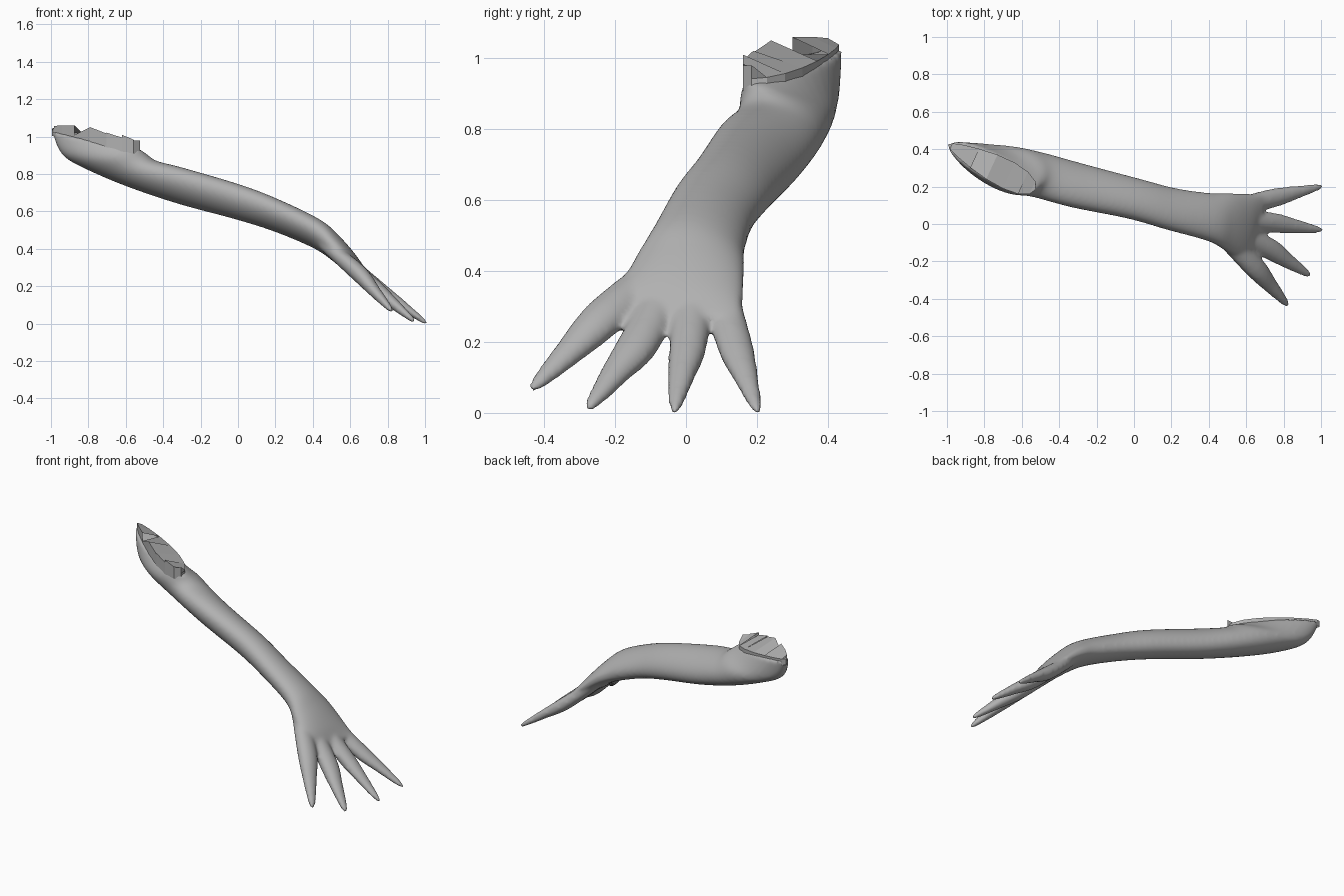
import bpy, bmesh, math
from mathutils import Vector as V

if "Cube" in bpy.data.objects:
    bpy.data.objects.remove(bpy.data.objects["Cube"])


def ring_points(c, a, b, n, skew=0.0):
    """Ellipse around c with half axes a and b; skew widens the +a end."""
    c, a, b = V(c), V(a), V(b)
    pts = []
    for i in range(n):
        t = 2 * math.pi * i / n
        pts.append(c + a * math.cos(t) + b * math.sin(t) * (1 + skew * math.cos(t)))
    return pts


def spline(rows, steps):
    """Catmull-Rom through rows of numbers."""
    out = []
    for i in range(len(rows) - 1):
        p = [rows[max(0, min(len(rows) - 1, i + k))] for k in (-1, 0, 1, 2)]
        for s in range(steps):
            t = s / steps
            out.append([0.5 * (2 * q1 + (q2 - q0) * t + (2 * q0 - 5 * q1 + 4 * q2 - q3) * t * t
                               + (3 * q1 - q0 - 3 * q2 + q3) * t ** 3)
                        for q0, q1, q2, q3 in zip(*p)])
    return out + [list(rows[-1])]


def loft(bm, rings):
    loops = [[bm.verts.new(p) for p in r] for r in rings]
    n = len(loops[0])
    for r, s in zip(loops, loops[1:]):
        for i in range(n):
            bm.faces.new((r[i], r[(i + 1) % n], s[(i + 1) % n], s[i]))
    bm.faces.new(loops[0][::-1])
    bm.faces.new(loops[-1])


grey = bpy.data.materials.new("grey")
grey.diffuse_color = (.44, .44, .44, 1)
grey.use_nodes = True
grey.node_tree.nodes["Principled BSDF"].inputs["Base Color"].default_value = grey.diffuse_color


def make_object(name, bm):
    bmesh.ops.recalc_face_normals(bm, faces=bm.faces)
    me = bpy.data.meshes.new(name)
    bm.to_mesh(me)
    bm.free()
    me.materials.append(grey)
    ob = bpy.data.objects.new(name, me)
    bpy.context.collection.objects.link(ob)
    return ob


# Limb and palm: centre, half axis in the bend plane, half axis sideways
RIM = ((-.76, .305, .98), (.235, -.12, -.05), (.03, .065, 0))
sections = [
    (-.76, .305, .98, .235, -.12, -.05, .03, .065, 0),
    (-.72, .297, .91, .215, -.095, .01, .04, .097, -.01),
    (-.64, .285, .86, .16, -.055, .04, .04, .12, -.02),
    (-.51, .262, .80, .09, -.015, .062, .03, .118, -.035),
    (-.30, .205, .735, .03, 0, .085, .03, .117, -.045),
    (0, .135, .65, .03, 0, .082, .03, .107, -.042),
    (.20, .080, .58, .03, 0, .074, .02, .112, -.038),
    (.40, .037, .49, .04, 0, .062, 0, .13, -.025),
    (.50, .010, .42, .04, 0, .05, .005, .156, -.01),
    (.60, -.020, .325, .03, 0, .04, .01, .182, .005),
    (.67, -.022, .25, .015, 0, .018, .025, .18, .015),
]
bm = bmesh.new()
loft(bm, [ring_points(r[:3], r[3:6], r[6:], 32) for r in spline(sections, 5)])

# Fingers: base, middle and tip of each, with sideways half width
fingers = [
    ((.50, .085, .40), (.73, .135, .20), (1.01, .203, .0), .052),
    ((.50, .025, .41), (.73, .008, .205), (1.01, -.034, .0), .055),
    ((.49, -.03, .41), (.71, -.125, .21), (.945, -.277, .01), .06),
    ((.47, -.06, .42), (.64, -.225, .275), (.825, -.437, .065), .062),
]
for base, mid, tip, w in fingers:
    base, mid, tip = V(base), V(mid), V(tip)
    side = (tip - mid).cross(V((.68, 0, .73))).normalized()
    up = side.cross((tip - mid).normalized())
    path = spline([base, mid, mid.lerp(tip, .5), mid.lerp(tip, .9), tip], 5)
    sizes = spline([(w * .8,), (w,), (w * .7,), (w * .38,), (w * .15,)], 5)
    loft(bm, [ring_points(c, up * s[0] * .75, side * s[0], 16)
              for c, s in zip(path, sizes)])

# Fuse limb and fingers into one smooth webbed surface
limb = make_object("webbed_limb", bm)
fuse = limb.modifiers.new("fuse", 'REMESH')
fuse.mode = 'VOXEL'
fuse.voxel_size = .01
fuse.use_smooth_shade = True
soft = limb.modifiers.new("soften", 'SMOOTH')
soft.factor = .5
soft.iterations = 12

# Torn shoulder: jagged front wall, each piece folding down to the back rim
heights = [(0, .02), (.03, .045), (.045, .06), (.01, .07),
           (.07, .055), (.06, .05), (.065, .05), (.045, .05)]
bm = bmesh.new()
n = 16
rim = ring_points(*RIM, n, .4)
low = V((0, 0, -.025))
for k, (h0, h1) in enumerate(heights):
    i, j = 8 + k, (9 + k) % n
    p, q = rim[i], rim[j]
    tops = [p + V((0, 0, h0)), q + V((0, 0, h1))]
    back = [rim[n - i] + V((0, 0, .012)), rim[7 - k] + V((0, 0, .012))]
    for quad in ((p + low, q + low, tops[1], tops[0]),
                 (tops[0], tops[1], back[1], back[0]),
                 (back[0], back[1], rim[7 - k] + low, rim[n - i] + low)):
        bm.faces.new([bm.verts.new(v) for v in quad])
bmesh.ops.remove_doubles(bm, verts=bm.verts, dist=.0005)
make_object("torn_edge", bm)
